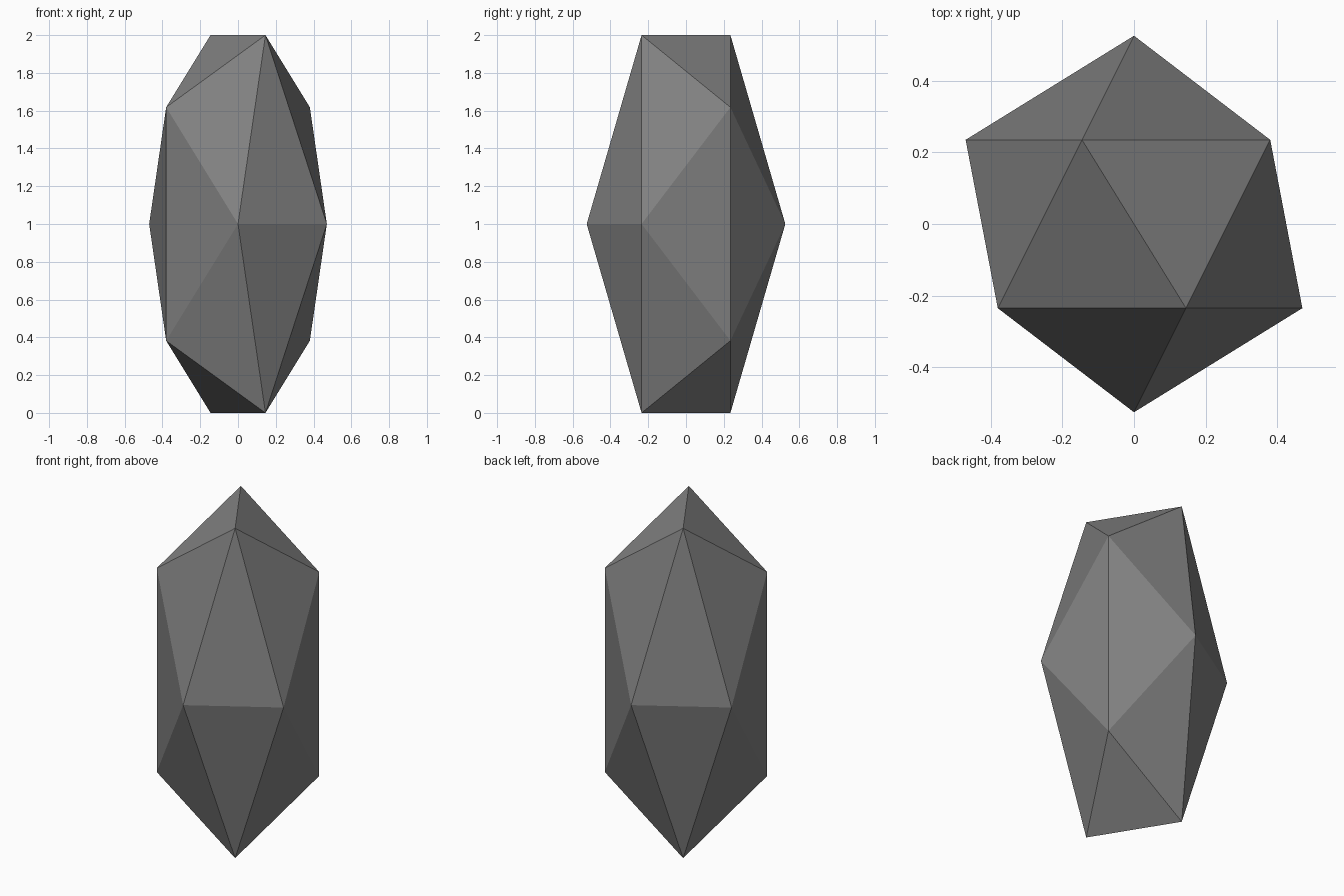
import bpy, bmesh
from math import radians
from mathutils import Matrix

if "Cube" in bpy.data.objects:
    bpy.data.objects.remove(bpy.data.objects["Cube"])

# Single dark grey stone colour
grey = bpy.data.materials.new("stone_grey")
grey.diffuse_color = (0.22, 0.22, 0.22, 1.0)
grey.use_nodes = True
grey.node_tree.nodes["Principled BSDF"].inputs["Base Color"].default_value = grey.diffuse_color

# Stretched twenty-sided crystal: icosahedron with its poles along y
WIDTH = 0.5257      # scale in x and y
HEIGHT = 1.1756     # scale in z, gives a total height of 2

bm = bmesh.new()
bmesh.ops.create_icosphere(bm, subdivisions=1, radius=1.0)
bm.transform(Matrix.Translation((0, 0, 1))
             @ Matrix.Diagonal((WIDTH, WIDTH, HEIGHT, 1))
             @ Matrix.Rotation(radians(90), 4, 'X'))
for face in bm.faces:
    face.smooth = False

mesh = bpy.data.meshes.new("crystal_rock")
bm.to_mesh(mesh)
bm.free()
mesh.materials.append(grey)
bpy.context.collection.objects.link(bpy.data.objects.new("crystal_rock", mesh))
